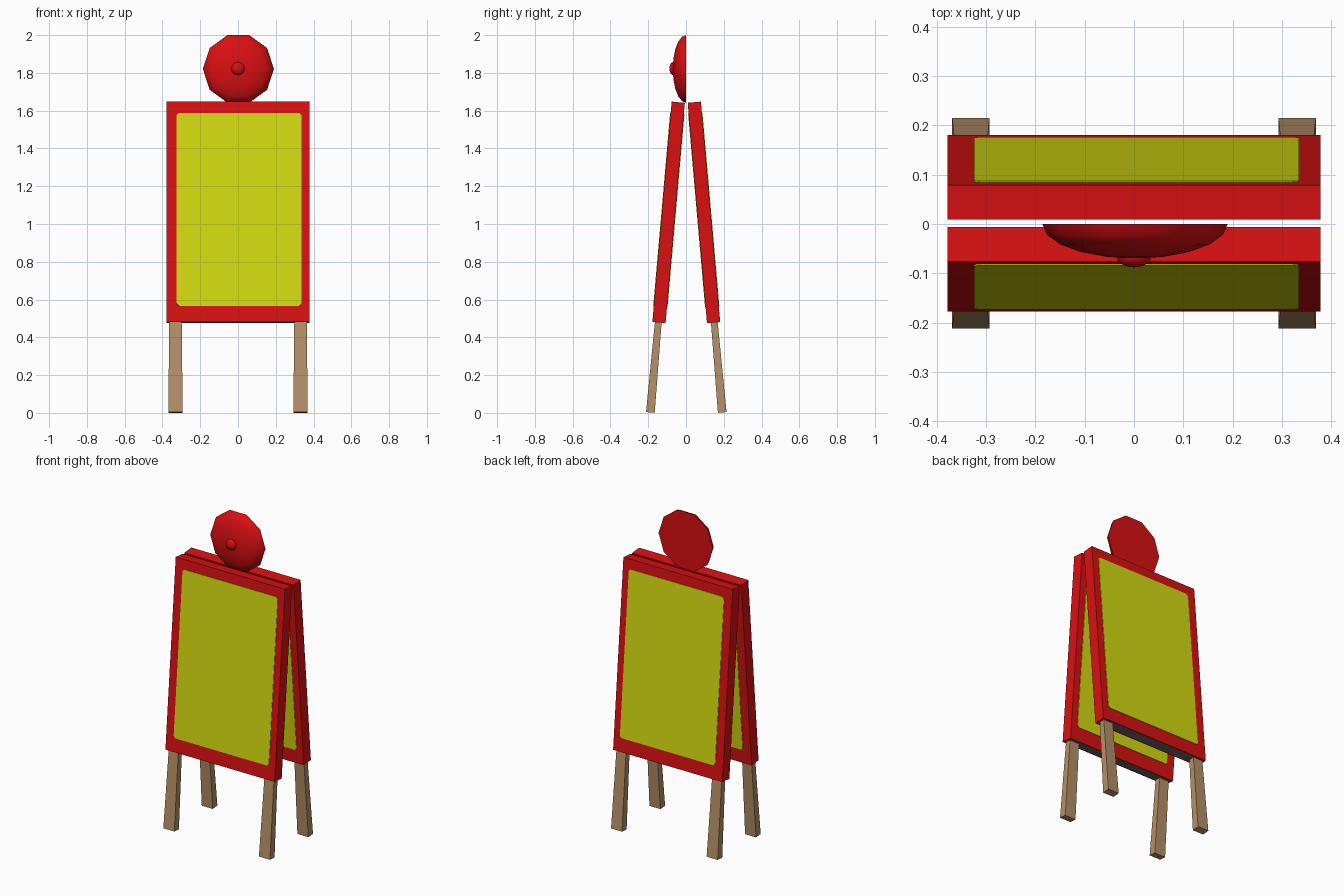
import bpy, bmesh, math
from mathutils import Matrix, Vector

if "Cube" in bpy.data.objects:
    bpy.data.objects.remove(bpy.data.objects["Cube"])


def material(name, rgb):
    m = bpy.data.materials.new(name)
    m.use_nodes = True
    m.diffuse_color = (*rgb, 1)
    m.node_tree.nodes["Principled BSDF"].inputs["Base Color"].default_value = (*rgb, 1)
    return m


RED = material("red paint", (0.70, 0.005, 0.006))
YELLOW = material("yellow board", (0.66, 0.70, 0.005))
WOOD = material("brown wood", (0.46, 0.28, 0.14))
GREY = material("dark grey base", (0.12, 0.12, 0.12))


def finish(bm, name, mats, matrix=Matrix(), smooth=False):
    bmesh.ops.recalc_face_normals(bm, faces=bm.faces)
    mesh = bpy.data.meshes.new(name)
    bm.to_mesh(mesh)
    bm.free()
    for m in mats:
        mesh.materials.append(m)
    ob = bpy.data.objects.new(name, mesh)
    bpy.context.collection.objects.link(ob)
    ob.matrix_world = matrix
    if smooth:
        bpy.ops.object.select_all(action="DESELECT")
        ob.select_set(True)
        bpy.context.view_layer.objects.active = ob
        bpy.ops.object.shade_smooth_by_angle(angle=math.radians(50))
    return ob


def box(size, centre=(0, 0, 0)):
    bm = bmesh.new()
    bmesh.ops.create_cube(bm, size=1)
    for v in bm.verts:
        v.co = Vector(a * b + c for a, b, c in zip(v.co, size, centre))
    return bm


def dome(name, radius, depth, segments, rings, centre):
    """Flattened half sphere bulging towards the front, closed at the back."""
    bm = bmesh.new()
    loops = []
    for r in range(rings):
        t = math.pi / 2 * r / rings
        loops.append([bm.verts.new((radius * math.cos(t) * math.cos(a),
                                    -depth * math.sin(t),
                                    radius * math.cos(t) * math.sin(a)))
                      for a in (2 * math.pi * s / segments for s in range(segments))])
    tip = bm.verts.new((0, -depth, 0))
    bm.faces.new(loops[0])
    for s in range(segments):
        n = (s + 1) % segments
        for low, high in zip(loops, loops[1:]):
            bm.faces.new((low[s], low[n], high[n], high[s]))
        bm.faces.new((loops[-1][s], loops[-1][n], tip))
    finish(bm, name, [RED], Matrix.Translation(centre), smooth=True)


WIDTH, THICK, HEIGHT = 0.756, 0.07, 1.171


def board(side, y, sign):
    # sign -1 leans the front board back, +1 leans the rear board forward
    frame = Matrix.Translation((0, y, 1.0615)) @ Matrix.Rotation(sign * math.radians(5), 4, "X")

    # red frame with a dark strip under it
    bm = box((WIDTH, THICK, HEIGHT))
    bottom = min(bm.faces, key=lambda f: f.calc_center_median().z)
    bmesh.ops.inset_region(bm, faces=[bottom], thickness=0.01)
    bottom.material_index = 1
    finish(bm, side + "_frame", [RED, GREY], frame)

    # yellow writing surface showing on both sides, with clipped corners
    bm = box((0.66, THICK + 0.006, 1.026), (0.005, 0, 0.013))
    edges = [e for e in bm.edges if abs(e.verts[0].co.y - e.verts[1].co.y) > 0.01]
    bmesh.ops.bevel(bm, geom=edges, offset=0.012, segments=1, affect="EDGES")
    finish(bm, side + "_writing_surface", [YELLOW], frame)

    # tapered wooden legs
    for label, sx in (("left", 1), ("right", -1)):
        bm = box((0.076, 0.046, 0.52), (0, 0, 0.26))
        for v in bm.verts:
            if v.co.z > 0.1:
                v.co.x *= 0.86
                v.co.y *= 0.76
        place = Matrix.Translation((sx * 0.331, sign * 0.004, -1.0635))
        finish(bm, f"{side}_{label}_leg", [WOOD], frame @ place)


board("front", -0.092, -1)
board("back", 0.095, 1)

# round topper with a small button
dome("topper_disc", 0.188, 0.07, 10, 5, (0.002, 0, 1.821))
dome("topper_button", 0.035, 0.022, 16, 5, (0, -0.066, 1.823))
